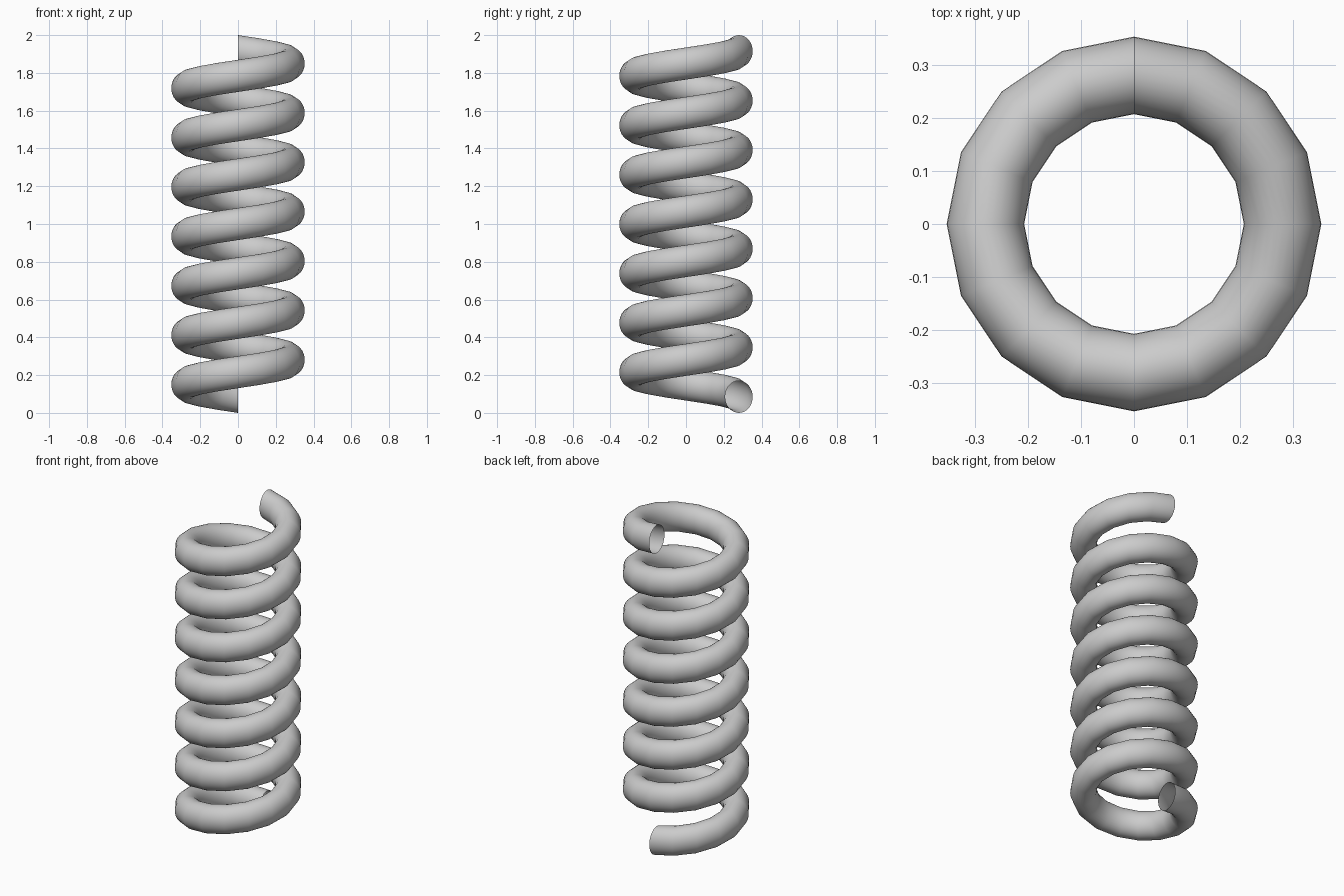
import bpy, bmesh
from math import sin, cos, tau

if "Cube" in bpy.data.objects:
    bpy.data.objects.remove(bpy.data.objects["Cube"])

TURNS, STEPS, SIDES = 7, 16, 32      # coil turns, segments per turn, wire sides
RADIUS, RX, RZ = 0.28, 0.073, 0.085  # coil radius, wire half width, wire half height
PITCH = (2.0 - 2 * RZ) / TURNS

bm = bmesh.new()

# Wire rings: upright oval profile swept counter-clockwise from the back (+y)
rings = []
for i in range(TURNS * STEPS + 1):
    t = tau * (0.25 + i / STEPS)
    z = RZ + PITCH * i / STEPS
    ring = []
    for j in range(SIDES):
        a = tau * j / SIDES
        r = RADIUS + RX * cos(a)
        ring.append(bm.verts.new((r * cos(t), r * sin(t), z + RZ * sin(a))))
    rings.append(ring)

# Skin between rings, ends left open
for r0, r1 in zip(rings, rings[1:]):
    for j in range(SIDES):
        k = (j + 1) % SIDES
        bm.faces.new((r0[j], r1[j], r1[k], r0[k])).smooth = True

mesh = bpy.data.meshes.new("coil_spring")
bm.to_mesh(mesh)
bm.free()
spring = bpy.data.objects.new("coil_spring", mesh)
bpy.context.collection.objects.link(spring)
